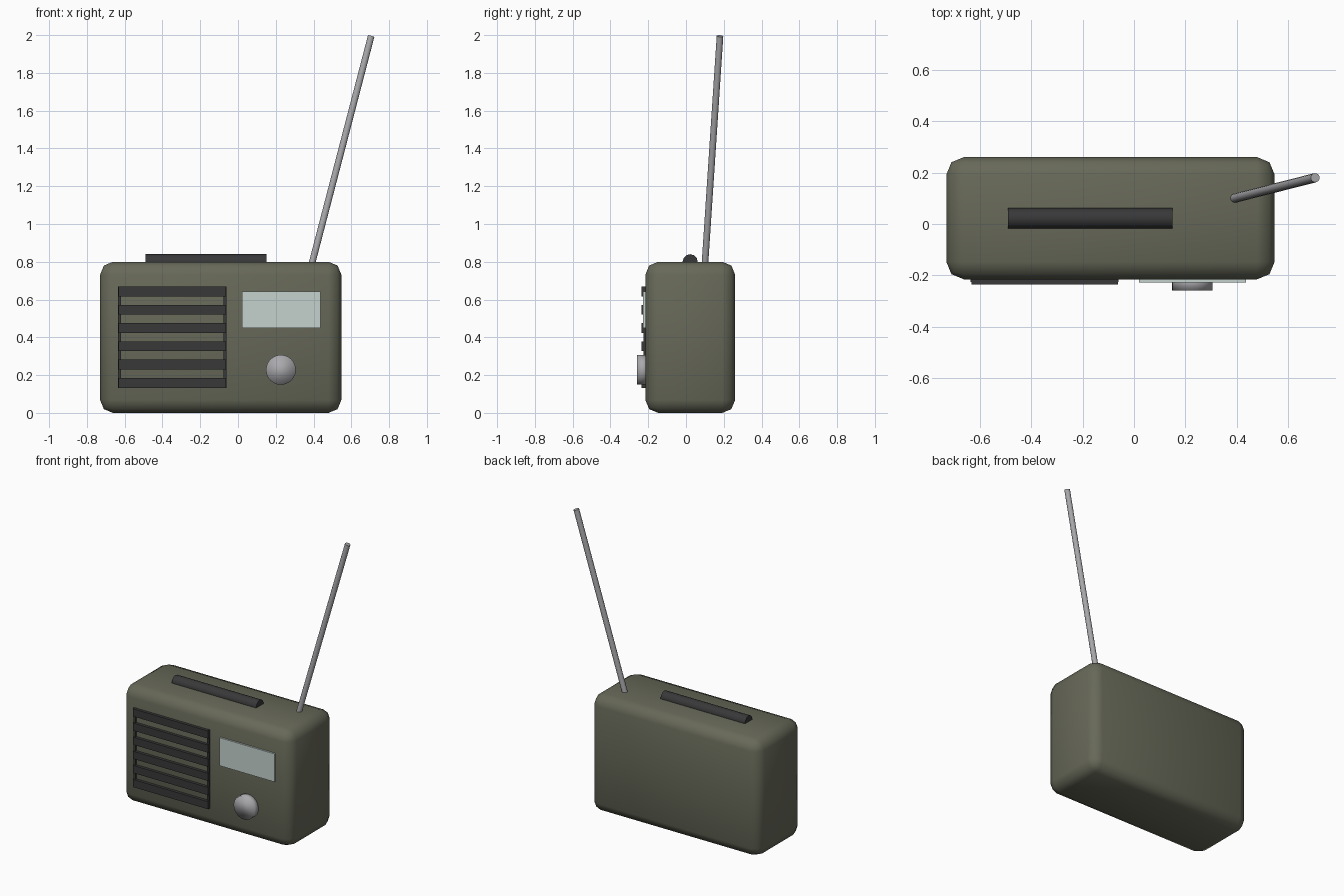
import bpy, bmesh, math
from mathutils import Vector

if "Cube" in bpy.data.objects:
    bpy.data.objects.remove(bpy.data.objects["Cube"])


def material(name, rgb):
    m = bpy.data.materials.new(name)
    m.diffuse_color = (*rgb, 1)
    m.use_nodes = True
    m.node_tree.nodes["Principled BSDF"].inputs["Base Color"].default_value = m.diffuse_color
    return m


OLIVE = material("olive shell", (0.135, 0.14, 0.098))
DARK = material("dark plastic", (0.04, 0.04, 0.042))
METAL = material("grey metal", (0.40, 0.40, 0.42))
GLASS = material("pale dial", (0.56, 0.65, 0.62))


def finish(bm, name, mat, smooth=True):
    me = bpy.data.meshes.new(name)
    bm.to_mesh(me)
    bm.free()
    me.materials.append(mat)
    for p in me.polygons:
        p.use_smooth = smooth
    ob = bpy.data.objects.new(name, me)
    bpy.context.collection.objects.link(ob)
    return ob


def box(name, lo, hi, mat, bevel=0, segments=2):
    bm = bmesh.new()
    bmesh.ops.create_cube(bm, size=1)
    for v in bm.verts:
        v.co = Vector(((v.co[i] + 0.5) * (hi[i] - lo[i]) + lo[i]) for i in range(3))
    if bevel:
        bmesh.ops.bevel(bm, geom=bm.edges[:], offset=bevel, segments=segments,
                        profile=0.5, affect='EDGES')
    return finish(bm, name, mat, smooth=bevel > 0)


def rod(name, a, b, radius, sides, mat, sharp_ends=True):
    a, b = Vector(a), Vector(b)
    bm = bmesh.new()
    bmesh.ops.create_cone(bm, cap_ends=True, segments=sides, radius1=radius,
                          radius2=radius, depth=(b - a).length)
    rot = (b - a).to_track_quat('Z', 'Y').to_matrix()
    for v in bm.verts:
        v.co = rot @ v.co + (a + b) / 2
    if sharp_ends:
        for e in bm.edges:
            e.smooth = all(len(f.verts) == 4 for f in e.link_faces)
    return finish(bm, name, mat)


# Rounded case
box("case", (-0.73, -0.215, 0), (0.547, 0.26, 0.80), OLIVE, bevel=0.068)

# Speaker grille: two thin uprights and six raised slats
for side, x in (("left", -0.635), ("right", -0.077)):
    box("grille_upright_" + side, (x, -0.226, 0.133), (x + 0.016, -0.20, 0.67), DARK)
for i in range(6):
    z = 0.159 + i * 0.0968
    box(f"grille_slat_{i + 1}", (-0.632, -0.235, z - 0.026), (-0.063, -0.20, z + 0.026),
        DARK)

# Tuning dial window and knob
box("dial_window", (0.02, -0.227, 0.45), (0.436, -0.20, 0.642), GLASS)
rod("tuning_knob", (0.227, -0.20, 0.228), (0.227, -0.259, 0.228), 0.079, 24, METAL,
    sharp_ends=False)

# Carry handle half sunk in the top
rod("handle", (-0.49, 0.022, 0.80), (0.15, 0.022, 0.80), 0.04, 12, DARK)

# Telescopic antenna leaning right and back
rod("antenna", (0.386, 0.099, 0.77), (0.705, 0.18, 1.995), 0.018, 12, METAL)
